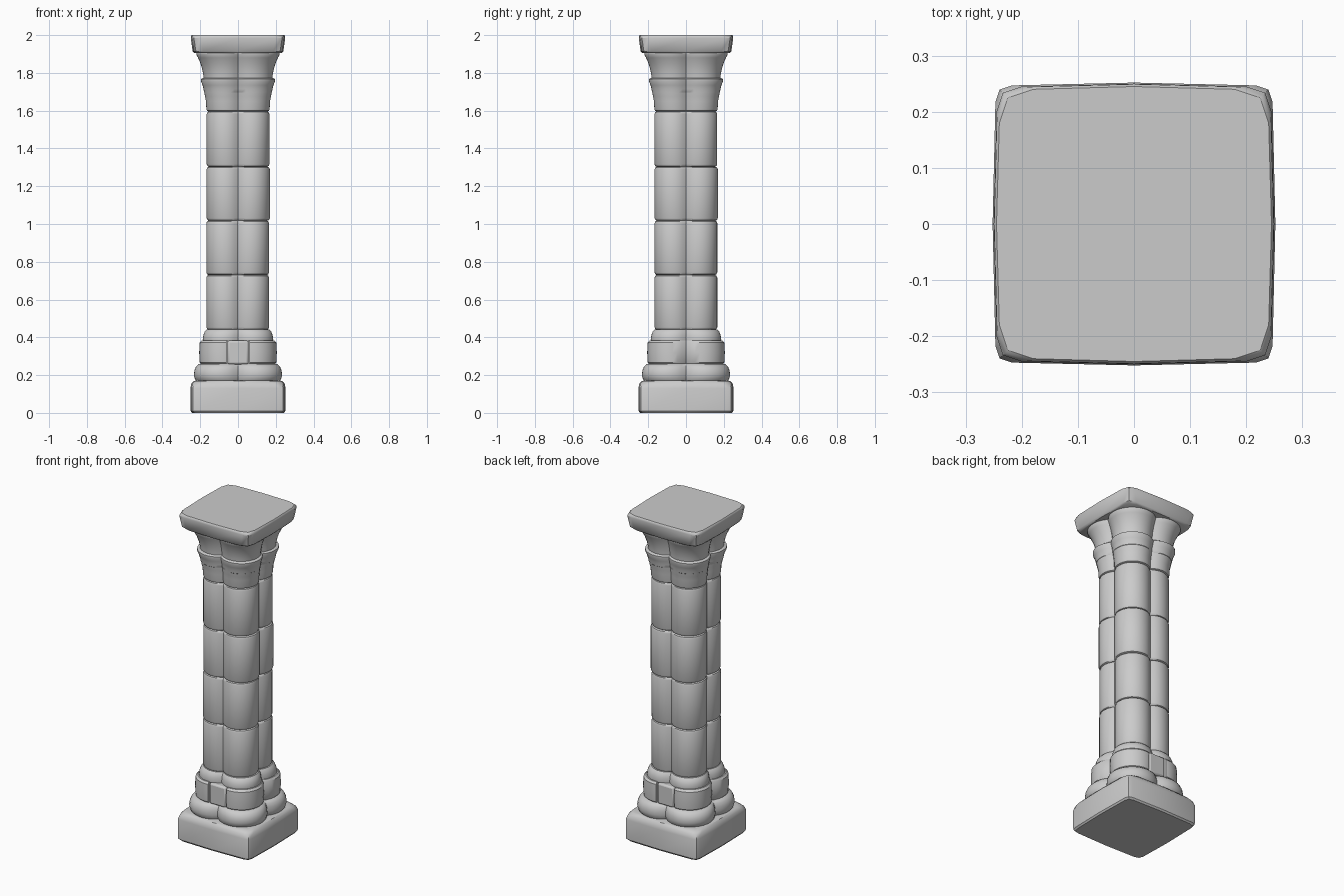
import bpy, bmesh, math, random

if "Cube" in bpy.data.objects:
    bpy.data.objects.remove(bpy.data.objects["Cube"])
random.seed(4)


def loft(name, rings):
    # rings: equal-length lists of 3D points, bottom to top
    bm = bmesh.new()
    loops = [[bm.verts.new(p) for p in ring] for ring in rings]
    n = len(loops[0])
    for a, b in zip(loops, loops[1:]):
        for i in range(n):
            j = (i + 1) % n
            bm.faces.new((a[i], a[j], b[j], b[i]))
    bm.faces.new(loops[0][::-1])
    bm.faces.new(loops[-1])
    bmesh.ops.recalc_face_normals(bm, faces=bm.faces)
    me = bpy.data.meshes.new(name)
    bm.to_mesh(me)
    bm.free()
    ob = bpy.data.objects.new(name, me)
    bpy.context.collection.objects.link(ob)
    return ob


def smooth(ob, angle=35):
    bpy.ops.object.select_all(action='DESELECT')
    ob.select_set(True)
    bpy.context.view_layer.objects.active = ob
    bpy.ops.object.shade_smooth_by_angle(angle=math.radians(angle))


def quatrefoil(h, z, ox=0, oy=0, n=14):
    # four overlapping diagonal lobes, grooves at the middle of each side
    r = 0.6 * h
    d = h - r
    s = math.asin(d / r)
    pts = []
    for q in range(4):
        ca, sa = math.cos(q * math.pi / 2), math.sin(q * math.pi / 2)
        for i in range(n):
            a = -s + (math.pi / 2 + 2 * s) * i / n
            x, y = d + r * math.cos(a), d + r * math.sin(a)
            pts.append((x * ca - y * sa + ox, x * sa + y * ca + oy, z))
    return pts


def lobed(name, profile, ox=0, oy=0):
    return loft(name, [quatrefoil(h, z, ox, oy) for z, h in profile])


def slab(name, profile):
    # worn square slab: profile of (z, half width, corner cut)
    rings = []
    for z, h, c in profile:
        e = h - 0.005
        side = [(h, 0), (e, e - c), (e - 0.25 * c, e - 0.25 * c), (e - c, e)]
        ring = []
        for q in range(4):
            ca, sa = round(math.cos(q * math.pi / 2)), round(math.sin(q * math.pi / 2))
            ring += [(x * ca - y * sa, x * sa + y * ca, z) for x, y in side]
        rings.append(ring)
    return loft(name, rings)


def box(name, centre, size, bevel=0):
    bpy.ops.mesh.primitive_cube_add(size=1, location=centre)
    ob = bpy.context.object
    ob.name = name
    ob.scale = size
    bpy.ops.object.transform_apply(location=False, rotation=False, scale=True)
    if bevel:
        m = ob.modifiers.new("Bevel", 'BEVEL')
        m.width, m.segments = bevel, 2
    return ob


# square plinth and top slab
smooth(slab("plinth", [(0, 0.244, 0.035), (0.01, 0.251, 0.03), (0.13, 0.252, 0.03),
                       (0.155, 0.247, 0.045), (0.168, 0.236, 0.06), (0.172, 0.22, 0.06)]))
smooth(slab("top_slab", [(1.905, 0.232, 0.06), (1.914, 0.24, 0.05), (1.985, 0.25, 0.045),
                         (1.995, 0.249, 0.055), (2.0, 0.245, 0.06)]))

# base mouldings
smooth(lobed("lower_base_ring", [(0.165, 0.218), (0.178, 0.228), (0.2, 0.234), (0.225, 0.231),
                                 (0.245, 0.223), (0.258, 0.208), (0.262, 0.19)]))
smooth(lobed("upper_base_ring", [(0.38, 0.186), (0.39, 0.187), (0.41, 0.184),
                                 (0.43, 0.177), (0.441, 0.166)]))

# block course, notched front and back for a small key block
course = lobed("block_course", [(0.255, 0.193), (0.266, 0.203), (0.32, 0.206),
                                (0.373, 0.203), (0.384, 0.193)])
for side, label in ((-1, "front"), (1, "back")):
    cutter = box(label + "_notch_cutter", (0, side * 0.21, 0.32), (0.124, 0.1, 0.2))
    cutter.hide_render = True
    cutter.hide_set(True)
    m = course.modifiers.new("Notch", 'BOOLEAN')
    m.object, m.operation, m.solver = cutter, 'DIFFERENCE', 'EXACT'
    key = box(label + "_key_block", (0, side * 0.175, 0.32), (0.112, 0.05, 0.125), 0.01)
    smooth(key)
smooth(course)

# shaft drums with worn rims
joints = [0.44, 0.73, 1.018, 1.303, 1.596]
for i, (a, b) in enumerate(zip(joints, joints[1:])):
    h = 0.167 + random.uniform(-0.001, 0.001)
    ox, oy = random.uniform(-0.002, 0.002), random.uniform(-0.002, 0.002)
    smooth(lobed("shaft_drum_%d" % (i + 1),
                 [(a, h - 0.011), (a + 0.004, h - 0.004), (a + 0.014, h), (b - 0.014, h),
                  (b - 0.004, h - 0.004), (b, h - 0.011)], ox, oy))

# neck, ring and flared capital
smooth(lobed("neck", [(1.596, 0.157), (1.6, 0.165), (1.61, 0.168), (1.65, 0.17),
                      (1.675, 0.175), (1.7, 0.179)]))
smooth(lobed("neck_ring", [(1.69, 0.172), (1.697, 0.18), (1.715, 0.183), (1.735, 0.188),
                           (1.755, 0.196), (1.767, 0.196), (1.774, 0.184)]))
smooth(lobed("capital", [(1.765, 0.182), (1.79, 0.184), (1.82, 0.19), (1.85, 0.199),
                         (1.88, 0.212), (1.897, 0.221), (1.906, 0.221), (1.91, 0.215)]))
